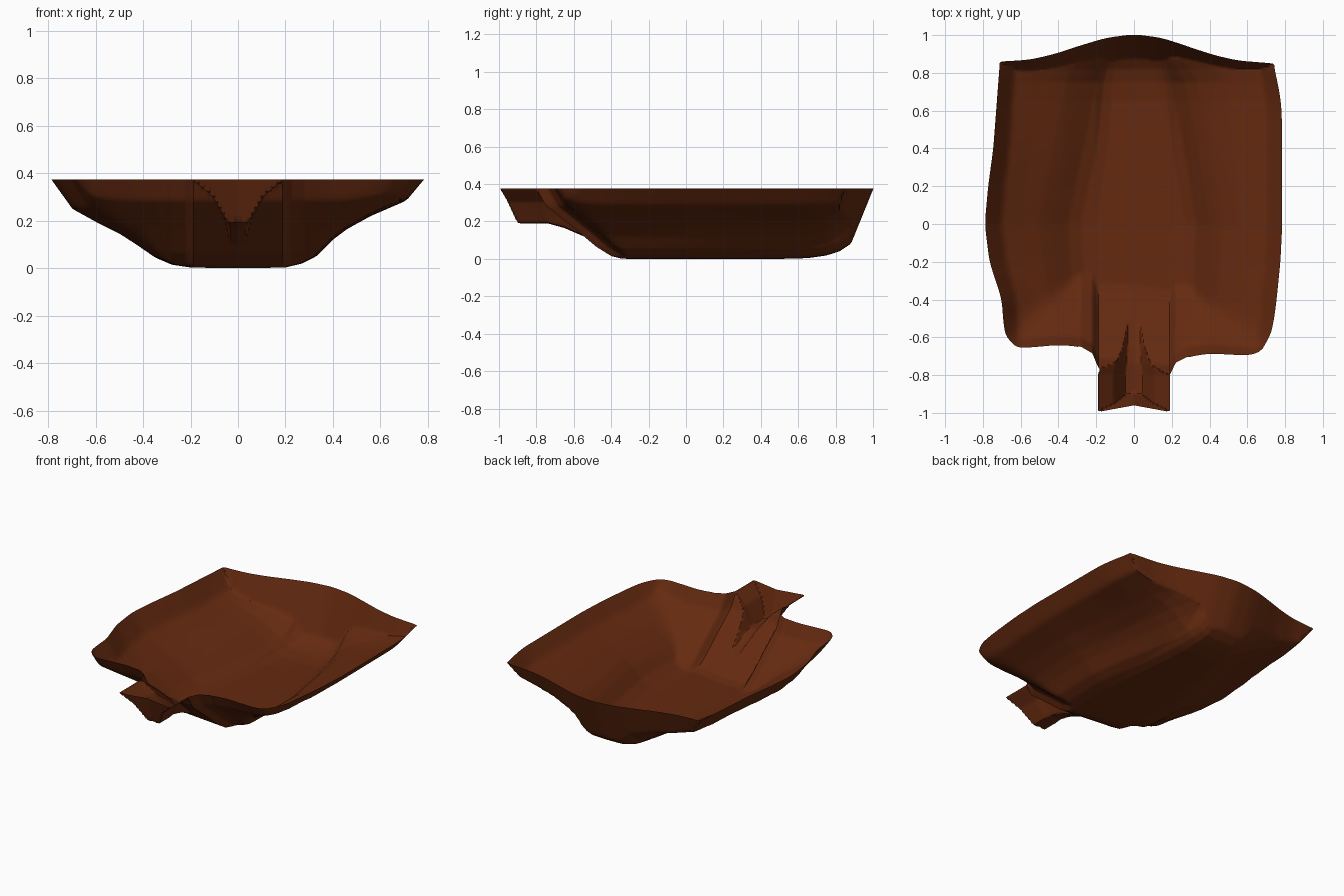
import bpy, bmesh, math

if "Cube" in bpy.data.objects:
    bpy.data.objects.remove(bpy.data.objects["Cube"])

RIM = 0.375


def lerp(points, t):
    """Piecewise-linear curve, extrapolated past both ends."""
    i = 0
    while i < len(points) - 2 and t > points[i + 1][0]:
        i += 1
    (a, p), (b, q) = points[i], points[i + 1]
    return p + (q - p) * (t - a) / (b - a)


def clamped(points, t):
    return lerp(points, min(max(t, points[0][0]), points[-1][0]))


def smooth(points, t):
    """Clamped curve with softened corners."""
    return sum(clamped(points, t + o) for o in (-.04, -.02, 0, .02, .04)) / 5


def soft_max(a, b, p):
    """Rounded maximum that keeps zero at zero."""
    m = max(a, b, 0)
    if m < 1e-6:
        return 0
    return m * ((max(a, 0) / m) ** p + (max(b, 0) / m) ** p) ** (1 / p)


# cross-section across the basin, left and right halves (distance out, height)
LEFT = [(0, 0), (.2, .003), (.28, .015), (.35, .045), (.43, .1), (.5, .145), (.6, .195), (.70, .25), (.79, RIM)]
RIGHT = [(0, 0), (.2, .003), (.27, .02), (.33, .05), (.4, .12), (.46, .165), (.56, .22), (.71, .285), (.785, RIM)]
# half-width of the rim along y
LEFT_RIM = [(-.6, .69), (-.4, .70), (-.2, .765), (0, .79), (.2, .772), (.4, .745), (.86, .71)]
RIGHT_RIM = [(-.6, .735), (-.4, .755), (-.2, .775), (.0, .785), (.6, .782), (.7, .77), (.84, .74)]
# the flat floor narrows and lifts towards the back
NARROW = [(0, 0), (.5, .09), (.75, .13), (.88, .2)]
NARROW_AT = [(0, 0), (.22, 1), (.4, .8), (.7, 0)]
LIFT = [(.5, 0), (.65, .004), (.75, .018), (.82, .04), (.88, .08)]
# rim outline in y along x
BACK_RIM = [(-.7, .86), (-.55, .87), (-.42, .9), (-.3, .94), (-.15, .985), (0, 1.005),
            (.15, .985), (.3, .935), (.42, .895), (.55, .865), (.74, .85)]
FRONT_RIM = [(-.69, -.6), (-.66, -.645), (-.61, -.66), (-.4, -.64), (-.28, -.65), (-.22, -.685), (-.19, -.76),
             (.19, -.8), (.22, -.735), (.28, -.705), (.4, -.685), (.62, -.7), (.68, -.68), (.72, -.64), (.74, -.57)]
# front ramp: inward distance from the rim, height
FRONT_RAMP = [(0, RIM), (.05, .285), (.2, .165), (.32, .065), (.4, .015), (.46, 0)]
# spout
SPOUT_FLOOR = [(-.98, .19), (-.74, .19), (-.65, .165), (-.5, .1), (-.4, .055), (-.3, .01), (-.25, 0)]
SPOUT_SIDE = [(0, 0), (.045, .006), (.11, .115), (.193, .185), (.213, .26)]
SPOUT_WIDTH = [(-.8, 1), (-.68, .8), (-.55, .7)]


def height(x, y):
    side, rim = (LEFT, LEFT_RIM) if x < 0 else (RIGHT, RIGHT_RIM)
    r = abs(x) * side[-1][0] / smooth(rim, y)
    lift = clamped(LIFT, y)
    z = lift + lerp(side, r + clamped(NARROW, y) * clamped(NARROW_AT, r)) * (1 - lift / RIM)
    front = lerp(FRONT_RAMP, min(y - smooth(FRONT_RIM, x) if abs(x) > .3 else y - clamped(FRONT_RIM, x), .46))
    z = soft_max(z, front, 6)
    # slanted back wall
    z = max(z, RIM - 2.46 * (smooth(BACK_RIM, x) - y))
    if y < -.25:
        z = min(z, clamped(SPOUT_FLOOR, y) + lerp(SPOUT_SIDE, abs(x) / clamped(SPOUT_WIDTH, y)))
        # sloping end of the spout
        tip = -.96 - .035 * min(abs(x) / .19, 1)
        z = max(z, RIM - (y - tip) * 2.8)
    return max(z, 0)


# basin: relief sheet, denser near the spout, trimmed flat at the rim
bm = bmesh.new()
NX, NY = 150, 190
grid = []
for j in range(NY + 1):
    y = -1.03 + 2.08 * j / NY
    row = []
    for i in range(NX + 1):
        u = 2 * i / NX - 1
        x = .86 * (.55 * u + .45 * u ** 3)
        row.append(bm.verts.new((x, y, height(x, y))))
    grid.append(row)
for j in range(NY):
    for i in range(NX):
        a, b, c, d = grid[j][i], grid[j][i + 1], grid[j + 1][i + 1], grid[j + 1][i]
        # split each cell along its flatter diagonal
        if abs(a.co.z - c.co.z) < abs(b.co.z - d.co.z):
            bm.faces.new((a, b, c))
            bm.faces.new((a, c, d))
        else:
            bm.faces.new((a, b, d))
            bm.faces.new((b, c, d))
bmesh.ops.bisect_plane(bm, geom=bm.verts[:] + bm.edges[:] + bm.faces[:], dist=1e-5,
                       plane_co=(0, 0, RIM), plane_no=(0, 0, 1), clear_outer=True)

mesh = bpy.data.meshes.new("spouted_basin")
bm.to_mesh(mesh)
bm.free()
basin = bpy.data.objects.new("spouted_basin", mesh)
bpy.context.collection.objects.link(basin)

# reddish brown clay
clay = bpy.data.materials.new("brown_clay")
clay.diffuse_color = (.13, .023, .005, 1)
clay.use_nodes = True
clay.node_tree.nodes["Principled BSDF"].inputs["Base Color"].default_value = clay.diffuse_color
mesh.materials.append(clay)

bpy.context.view_layer.objects.active = basin
basin.select_set(True)
bpy.ops.object.shade_smooth_by_angle(angle=math.radians(40))
